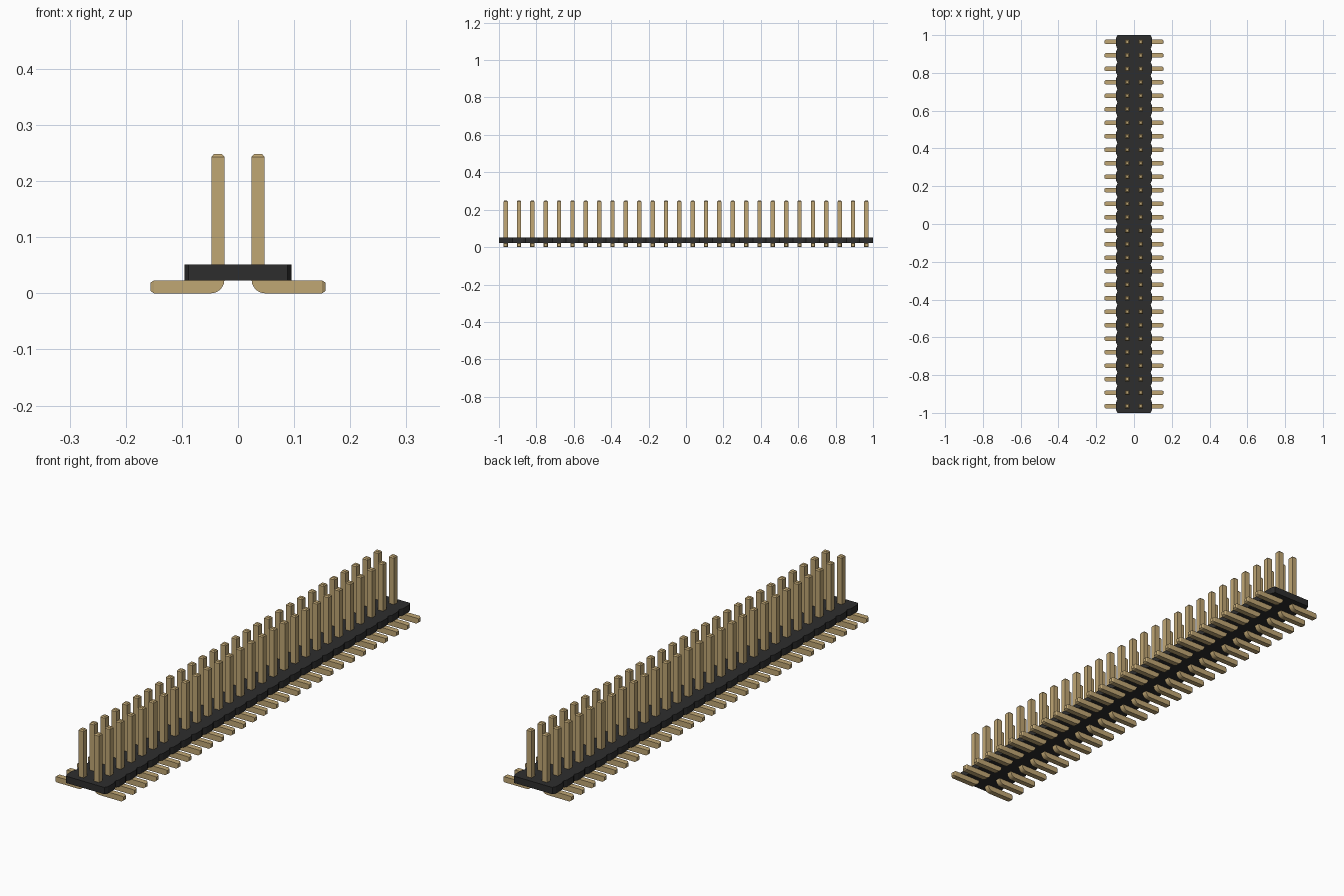
import bpy, bmesh, math
from mathutils import Vector

cube = bpy.data.objects.get("Cube")
if cube:
    bpy.data.objects.remove(cube, do_unlink=True)

COUNT = 28
PITCH = 2 / COUNT
HALF = 0.0115            # half thickness of a pin
PIN_X = PITCH / 2
BODY_LOW, BODY_HIGH = 0.023, 0.051


def material(name, color):
    mat = bpy.data.materials.new(name)
    mat.use_nodes = True
    mat.diffuse_color = (*color, 1)
    bsdf = mat.node_tree.nodes["Principled BSDF"]
    bsdf.inputs["Base Color"].default_value = (*color, 1)
    bsdf.inputs["Roughness"].default_value = 0.6
    return mat


def finish(name, bm, mat):
    bmesh.ops.recalc_face_normals(bm, faces=bm.faces)
    mesh = bpy.data.meshes.new(name)
    bm.to_mesh(mesh)
    bm.free()
    mesh.materials.append(mat)
    obj = bpy.data.objects.new(name, mesh)
    bpy.context.collection.objects.link(obj)
    return obj


gold = material("gold metal", (0.53, 0.385, 0.175))
black = material("black plastic", (0.027, 0.027, 0.027))

# Body: a strip with chamfered notches between neighbouring positions
side = []
for i in range(COUNT):
    y = -1 + i * PITCH
    for dx, dy in ((0.088, 0), (0.095, 0.015), (0.095, PITCH - 0.015)):
        side.append((dx, y + dy))
side.append((0.088, 1))
outline = side + [(-x, y) for x, y in reversed(side)]
bm = bmesh.new()
base = bm.faces.new([bm.verts.new((x, y, BODY_LOW)) for x, y in outline])
up = bmesh.ops.extrude_face_region(bm, geom=[base])["geom"]
bmesh.ops.translate(bm, vec=(0, 0, BODY_HIGH - BODY_LOW),
                    verts=[v for v in up if isinstance(v, bmesh.types.BMVert)])
finish("body", bm, black)

# Pin: square section swept down the post, round the bend and out along the foot
R = 0.0125
path = [(PIN_X, 0.248, 0, 0.65), (PIN_X, 0.243, 0, 1)]       # x, z, turn, scale
for i in range(7):
    a = math.radians(15 * i)
    path.append((PIN_X + R - R * math.cos(a), HALF + R - R * math.sin(a), a, 1))
path += [(0.150, HALF, math.pi / 2, 1), (0.156, HALF, math.pi / 2, 0.65)]

bm = bmesh.new()
rings = []
for x, z, a, s in path:
    across = Vector((math.cos(a), 0, math.sin(a))) * HALF * s
    depth = Vector((0, HALF * s, 0))
    centre = Vector((x, 0, z))
    rings.append([bm.verts.new(centre + across * u + depth * v)
                  for u, v in ((-1, -1), (1, -1), (1, 1), (-1, 1))])
for r, q in zip(rings, rings[1:]):
    for k in range(4):
        n = (k + 1) % 4
        bm.faces.new((r[k], r[n], q[n], q[k]))
bm.faces.new(rings[0])
bm.faces.new(rings[-1])
pins = finish("contact_pins", bm, gold)
pins.location.y = -1 + PITCH / 2

bpy.ops.object.select_all(action='DESELECT')
pins.select_set(True)
bpy.context.view_layer.objects.active = pins
bpy.ops.object.shade_smooth_by_angle(angle=math.radians(25))

# Repeat along the strip and mirror to the other row
row = pins.modifiers.new("row", 'ARRAY')
row.count = COUNT
row.use_relative_offset = False
row.use_constant_offset = True
row.constant_offset_displace = (0, PITCH, 0)
mirror = pins.modifiers.new("second row", 'MIRROR')
mirror.use_axis = (True, False, False)
mirror.use_mirror_merge = False
